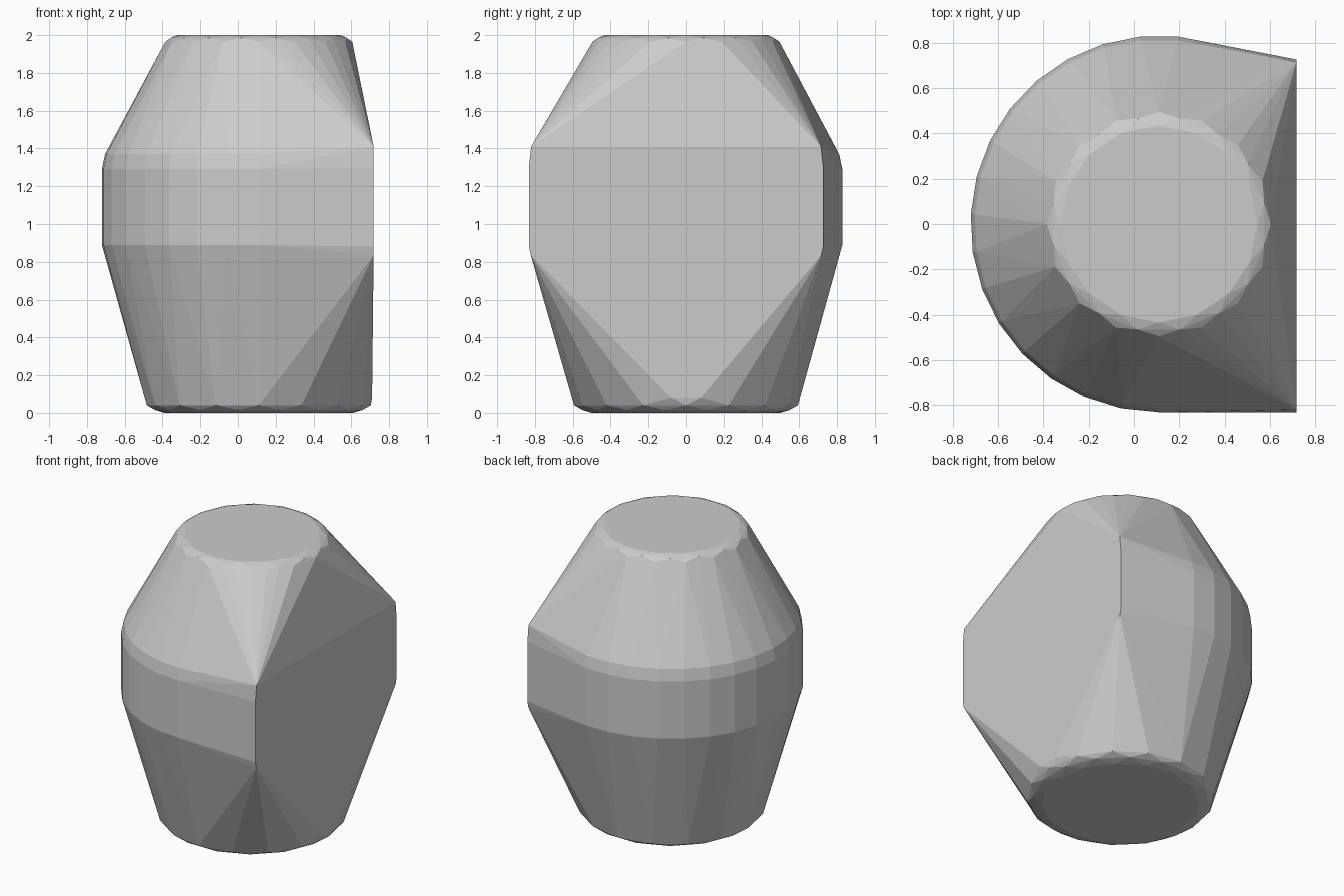
import bpy, bmesh
from math import radians, cos, sin

if "Cube" in bpy.data.objects:
    bpy.data.objects.remove(bpy.data.objects["Cube"])

bm = bmesh.new()
CX = 0.11  # axis of the rounded body

def arc(r, z, n, start=0, end=360):
    """Ring or arc of hull points around the body axis."""
    closed = end - start == 360
    for i in range(n if closed else n + 1):
        a = radians(start + (end - start) * i / n)
        bm.verts.new((CX + r * cos(a), r * sin(a), z))

# rounded top rim
arc(0.435, 2.0, 16)
arc(0.475, 1.985, 16, 11.25, 371.25)
arc(0.495, 1.965, 16)

# rounded bottom rim
arc(0.50, 0.0, 16)
arc(0.56, 0.015, 16, 11.25, 371.25)
arc(0.593, 0.04, 16)
bm.verts.new((0.71, 0.08, 0.08))
bm.verts.new((0.71, -0.08, 0.08))

# barrel-shaped middle with softened shoulders
for r, z in [(0.812, 0.845), (0.832, 0.89), (0.832, 1.29), (0.815, 1.37)]:
    arc(r, z, 16, 84, 270)

# two vertical corners of the flat side
for z, inset in [(0.835, 0.01), (0.88, 0), (1.30, 0), (1.41, 0.012)]:
    bm.verts.new((0.718, -0.832 + inset, z))
    bm.verts.new((0.718, 0.727 - inset, z))

# faceted shell around all points
res = bmesh.ops.convex_hull(bm, input=bm.verts[:])
junk = {g for g in res["geom_interior"] + res["geom_unused"]
        if isinstance(g, bmesh.types.BMVert)}
bmesh.ops.delete(bm, geom=list(junk), context="VERTS")
bmesh.ops.dissolve_limit(bm, angle_limit=radians(0.5),
                         verts=bm.verts[:], edges=bm.edges[:])
bmesh.ops.recalc_face_normals(bm, faces=bm.faces[:])

mesh = bpy.data.meshes.new("faceted_body")
bm.to_mesh(mesh)
bm.free()
body = bpy.data.objects.new("faceted_body", mesh)
bpy.context.collection.objects.link(body)
